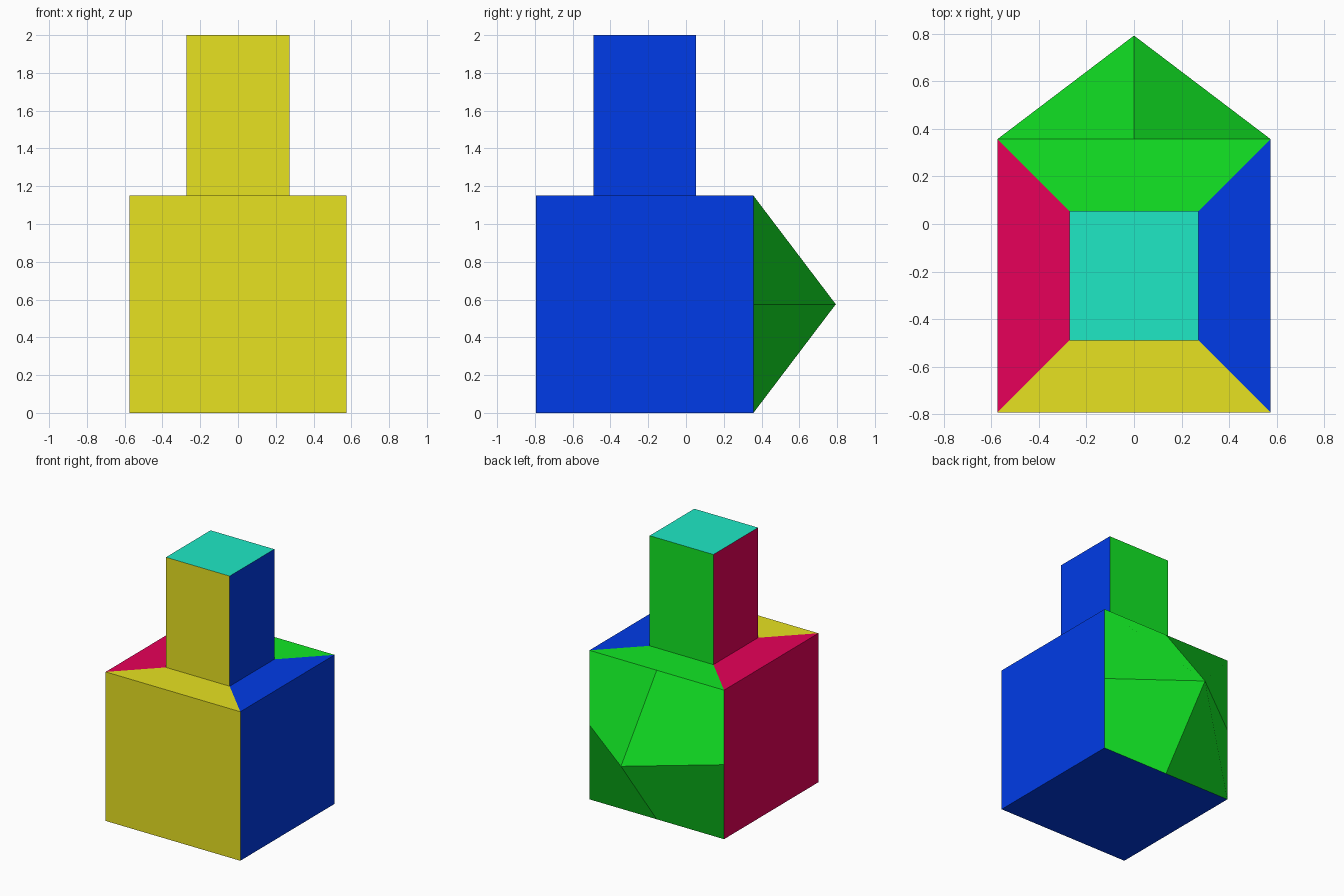
import bpy, bmesh
from mathutils import Vector

if "Cube" in bpy.data.objects:
    bpy.data.objects.remove(bpy.data.objects["Cube"])

HALF, NECK, MID_Y = 0.575, 0.272, -0.218
COLOURS = {
    "yellow": (0.80, 0.76, 0.015, 1),
    "blue": (0.0, 0.044, 0.80, 1),
    "green": (0.006, 0.80, 0.018, 1),
    "crimson": (0.80, 0.0, 0.10, 1),
    "teal": (0.013, 0.81, 0.56, 1),
}

bm = bmesh.new()


def face_towards(axis, sign):
    bm.normal_update()
    return max(bm.faces, key=lambda f: sign * f.calc_center_median()[axis])


# Main block
bmesh.ops.create_cube(bm, size=2 * HALF)
bmesh.ops.translate(bm, verts=bm.verts, vec=(0, MID_Y, HALF))

# Neck: inset the top and extrude it upwards
top = face_towards(2, 1)
bmesh.ops.inset_individual(bm, faces=[top], thickness=HALF - NECK, use_even_offset=True)
raised = bmesh.ops.extrude_discrete_faces(bm, faces=[top])["faces"][0]
bmesh.ops.translate(bm, verts=raised.verts, vec=(0, 0, 2 - 2 * HALF))

# Pointed back: split the back face into four quads meeting at an apex
back = face_towards(1, 1)
corners = list(back.verts)
mids = []
for i, v in enumerate(corners):
    edge = bm.edges.get((v, corners[(i + 1) % 4]))
    mids.append(bmesh.utils.edge_split(edge, v, 0.5)[1])
bm.faces.remove(back)
apex = bm.verts.new((0, 0.793, HALF))
for i, v in enumerate(corners):
    bm.faces.new((v, mids[i], apex, mids[i - 1]))
bm.normal_update()

# Colour each side by the direction it lies in
names = list(COLOURS)
for f in bm.faces:
    c = f.calc_center_bounds() - Vector((0, MID_Y, 0))
    if c.z > 1.99:
        name = "teal"
    elif c.z < 0.01:
        name = "blue"
    elif abs(c.x) > abs(c.y):
        name = "blue" if c.x > 0 else "crimson"
    else:
        name = "green" if c.y > 0 else "yellow"
    f.material_index = names.index(name)
    f.smooth = False

mesh = bpy.data.meshes.new("necked_block")
bm.to_mesh(mesh)
bm.free()
for name, colour in COLOURS.items():
    mat = bpy.data.materials.new(name)
    mat.diffuse_color = colour
    mat.use_nodes = True
    mat.node_tree.nodes["Principled BSDF"].inputs["Base Color"].default_value = mat.diffuse_color
    mesh.materials.append(mat)
bpy.context.collection.objects.link(bpy.data.objects.new("necked_block", mesh))
